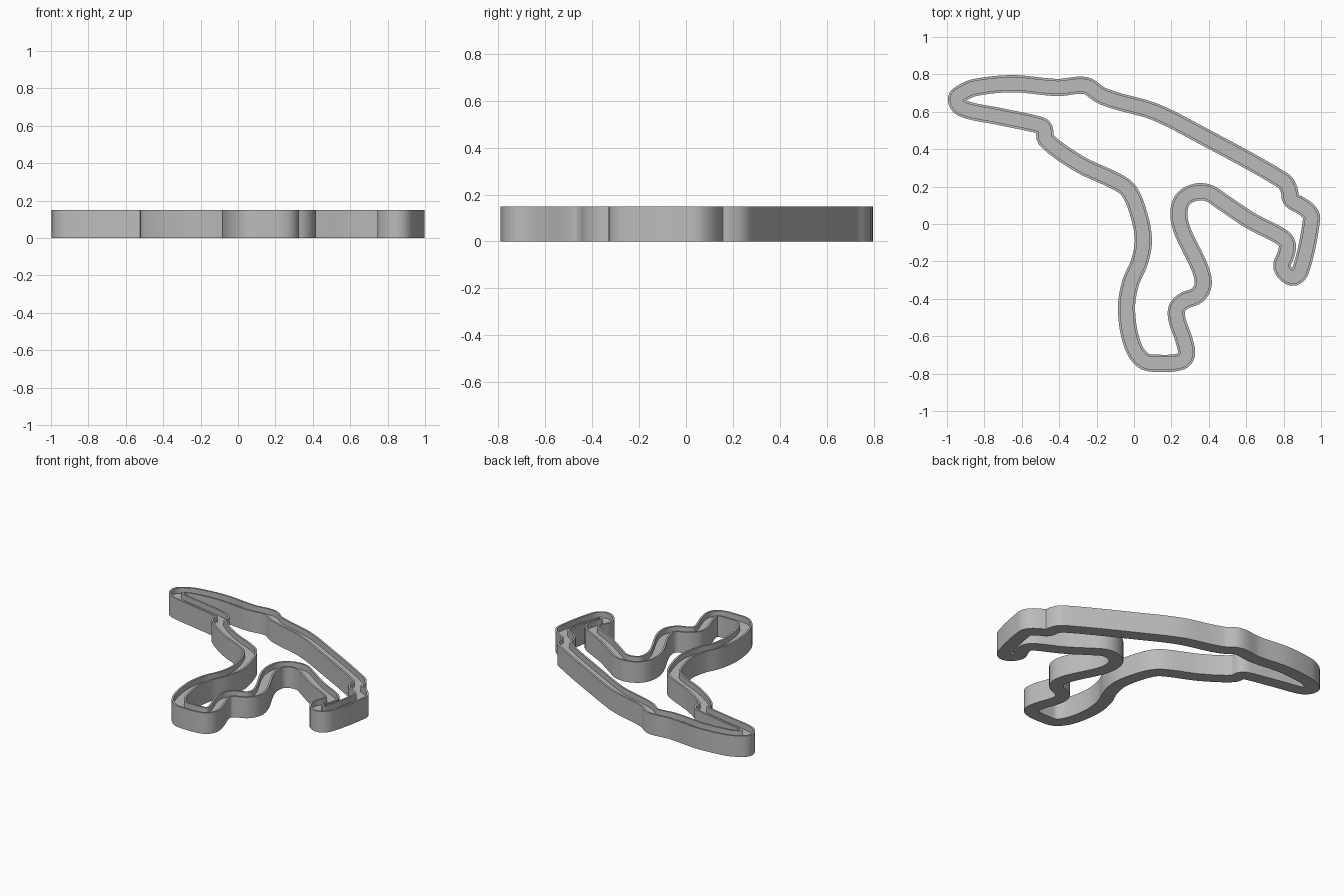
import bpy, bmesh
from mathutils import Vector
from mathutils.geometry import interpolate_bezier, tessellate_polygon

cube = bpy.data.objects.get("Cube")
if cube:
    bpy.data.objects.remove(cube, do_unlink=True)

HEIGHT = 0.15        # top of the kerbs
FLOOR = 0.11         # recessed road surface
HALF_WIDTH = 0.046
KERB = 0.013

# Centre line of the circuit, clockwise from the left hairpin
CENTRE = [
    (-.95, .67), (-.92, .70), (-.85, .73), (-.65, .75), (-.41, .73), (-.26, .74),
    (-.18, .69), (-.10, .66), (.11, .60), (.35, .48), (.80, .23), (.83, .18),
    (.84, .13), (.89, .10), (.93, .07), (.95, .03), (.89, -.25), (.845, -.285),
    (.79, -.23), (.81, -.17), (.82, -.11), (.79, -.07), (.62, .02), (.47, .12),
    (.40, .165), (.33, .17), (.26, .13), (.24, .05), (.26, -.04), (.35, -.23),
    (.37, -.32), (.34, -.38), (.27, -.41), (.23, -.45), (.23, -.51), (.27, -.63),
    (.28, -.70), (.25, -.735), (.14, -.745), (.05, -.73), (-.01, -.64), (-.04, -.46),
    (-.02, -.32), (.03, -.20), (.05, -.08), (.02, .07), (-.03, .18), (-.10, .23),
    (-.29, .32), (-.47, .45), (-.48, .51), (-.51, .53), (-.72, .575), (-.92, .62),
]


def smooth_loop(coords):
    """Closed smooth path through the points, evenly sampled."""
    pts = [Vector(c) for c in coords]
    count = len(pts)
    tangents = [(pts[(i + 1) % count] - pts[i - 1]).normalized() for i in range(count)]
    path = []
    for i in range(count):
        j = (i + 1) % count
        length = (pts[j] - pts[i]).length
        steps = max(4, int(length / 0.014))
        path += interpolate_bezier(pts[i], pts[i] + tangents[i] * length / 3,
                                   pts[j] - tangents[j] * length / 3, pts[j], steps + 1)[:-1]
    return [Vector((p[0], p[1])) for p in path]


def offset_loop(path, distance):
    """Parallel loop; points that fold back inside tight bends are left out."""
    ring = []
    for i, p in enumerate(path):
        d = (path[(i + 1) % len(path)] - path[i - 1]).normalized()
        q = p + Vector((-d.y, d.x)) * distance
        clear = min((q - c).length for c in path) > abs(distance) - 0.0015
        if clear and (not ring or (q - ring[-1]).length > 0.002):
            ring.append(q)
    return ring


def add_ring(bm, ring, z):
    return [bm.verts.new((p.x, p.y, z)) for p in ring]


def add_wall(bm, low, high):
    for i in range(len(low)):
        bm.faces.new((low[i - 1], low[i], high[i], high[i - 1]))


def add_band(bm, outer, inner):
    """Flat band between two loops."""
    verts = outer + inner
    loops = [[v.co.copy() for v in outer], [v.co.copy() for v in inner]]
    for tri in tessellate_polygon(loops):
        if len(set(tri)) == 3:
            bm.faces.new([verts[k] for k in tri])


path = smooth_loop(CENTRE)
inset = HALF_WIDTH - KERB
outer, outer_lip, inner_lip, inner = [
    offset_loop(path, d) for d in (HALF_WIDTH, inset, -inset, -HALF_WIDTH)]

bm = bmesh.new()
# Underside and outer faces
base_out, base_in = add_ring(bm, outer, 0), add_ring(bm, inner, 0)
top_out, top_in = add_ring(bm, outer, HEIGHT), add_ring(bm, inner, HEIGHT)
add_band(bm, base_out, base_in)
add_wall(bm, base_out, top_out)
add_wall(bm, base_in, top_in)
# Kerbs and the recessed road between them
lip_out, lip_in = add_ring(bm, outer_lip, HEIGHT), add_ring(bm, inner_lip, HEIGHT)
road_out, road_in = add_ring(bm, outer_lip, FLOOR), add_ring(bm, inner_lip, FLOOR)
add_band(bm, top_out, lip_out)
add_band(bm, lip_in, top_in)
add_wall(bm, road_out, lip_out)
add_wall(bm, road_in, lip_in)
add_band(bm, road_out, road_in)
bmesh.ops.recalc_face_normals(bm, faces=bm.faces)

mesh = bpy.data.meshes.new("track_circuit")
bm.to_mesh(mesh)
bm.free()
track = bpy.data.objects.new("track_circuit", mesh)
bpy.context.collection.objects.link(track)

grey = bpy.data.materials.new("plain_grey")
grey.use_nodes = True
colour = (0.5, 0.5, 0.5, 1)
grey.diffuse_color = colour
grey.node_tree.nodes["Principled BSDF"].inputs["Base Color"].default_value = colour
mesh.materials.append(grey)

bpy.ops.object.select_all(action='DESELECT')
track.select_set(True)
bpy.context.view_layer.objects.active = track
bpy.ops.object.shade_smooth_by_angle(angle=0.6)
